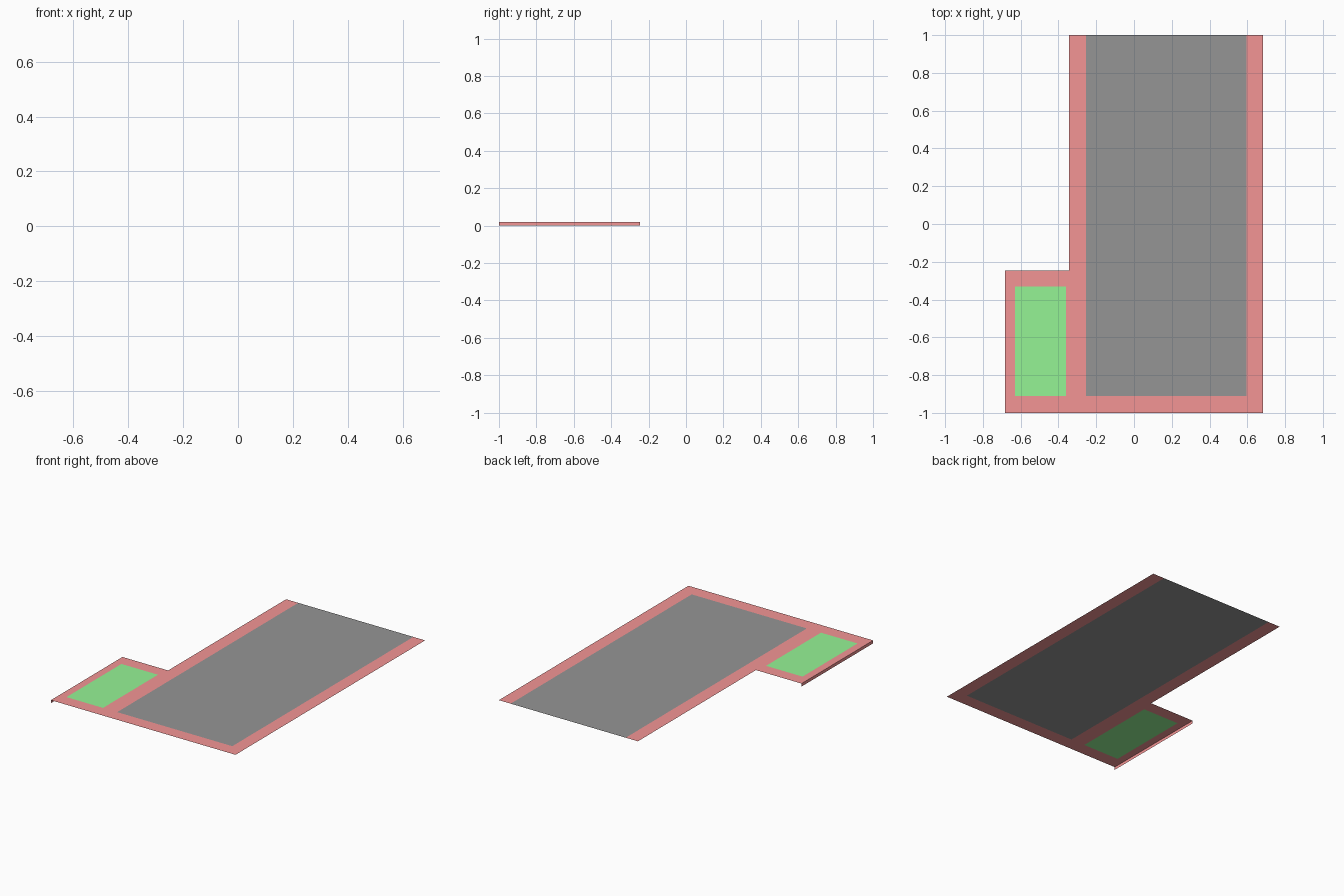
import bpy, bmesh

if "Cube" in bpy.data.objects:
    bpy.data.objects.remove(bpy.data.objects["Cube"])

TOP = 0.02  # height of the flat sheet
XS = [-0.682, -0.63, -0.36, -0.345, -0.255, 0.595, 0.682]
YS = [-1.0, -0.91, -0.33, -0.245, 1.0]


def material(name, color):
    mat = bpy.data.materials.new(name)
    mat.diffuse_color = (*color, 1)
    mat.use_nodes = True
    mat.node_tree.nodes["Principled BSDF"].inputs["Base Color"].default_value = mat.diffuse_color
    return mat


def quads_object(name, quads, mat):
    """One mesh from corner lists, with shared corners welded."""
    bm = bmesh.new()
    for q in quads:
        bm.faces.new([bm.verts.new(c) for c in q])
    bmesh.ops.remove_doubles(bm, verts=bm.verts, dist=1e-5)
    mesh = bpy.data.meshes.new(name)
    bm.to_mesh(mesh)
    bm.free()
    mesh.materials.append(mat)
    obj = bpy.data.objects.new(name, mesh)
    bpy.context.collection.objects.link(obj)
    return obj


def flat(x0, x1, y0, y1):
    return [(x0, y0, TOP), (x1, y0, TOP), (x1, y1, TOP), (x0, y1, TOP)]


def region(i, j):
    """Which part owns cell (i, j) of the plan grid."""
    if j == 3 and i < 3:
        return None                      # notch beside the narrow section
    if i == 4 and j >= 1:
        return "road"
    if i == 1 and j == 1:
        return "lawn"
    return "pavement"


# Sort the plan cells into parts
cells = {"road": [], "lawn": [], "pavement": []}
for i in range(len(XS) - 1):
    for j in range(len(YS) - 1):
        part = region(i, j)
        if part:
            cells[part].append(flat(XS[i], XS[i + 1], YS[j], YS[j + 1]))

red = material("pavement_red", (0.9, 0.3, 0.3))
green = material("lawn_green", (0.3, 0.9, 0.3))
grey = material("road_grey", (0.3, 0.3, 0.3))

# Flat sheet: red surround with grey and green panels set in it
quads_object("pavement", cells["pavement"], red)
quads_object("lawn", cells["lawn"], green)
quads_object("road", cells["road"], grey)

# Thin kerb hanging from the left edge, facing +x
x, y0, y1 = XS[0], YS[0], YS[3]
quads_object("left_kerb", [[(x, y0, 0), (x, y1, 0), (x, y1, TOP), (x, y0, TOP)]], red)
